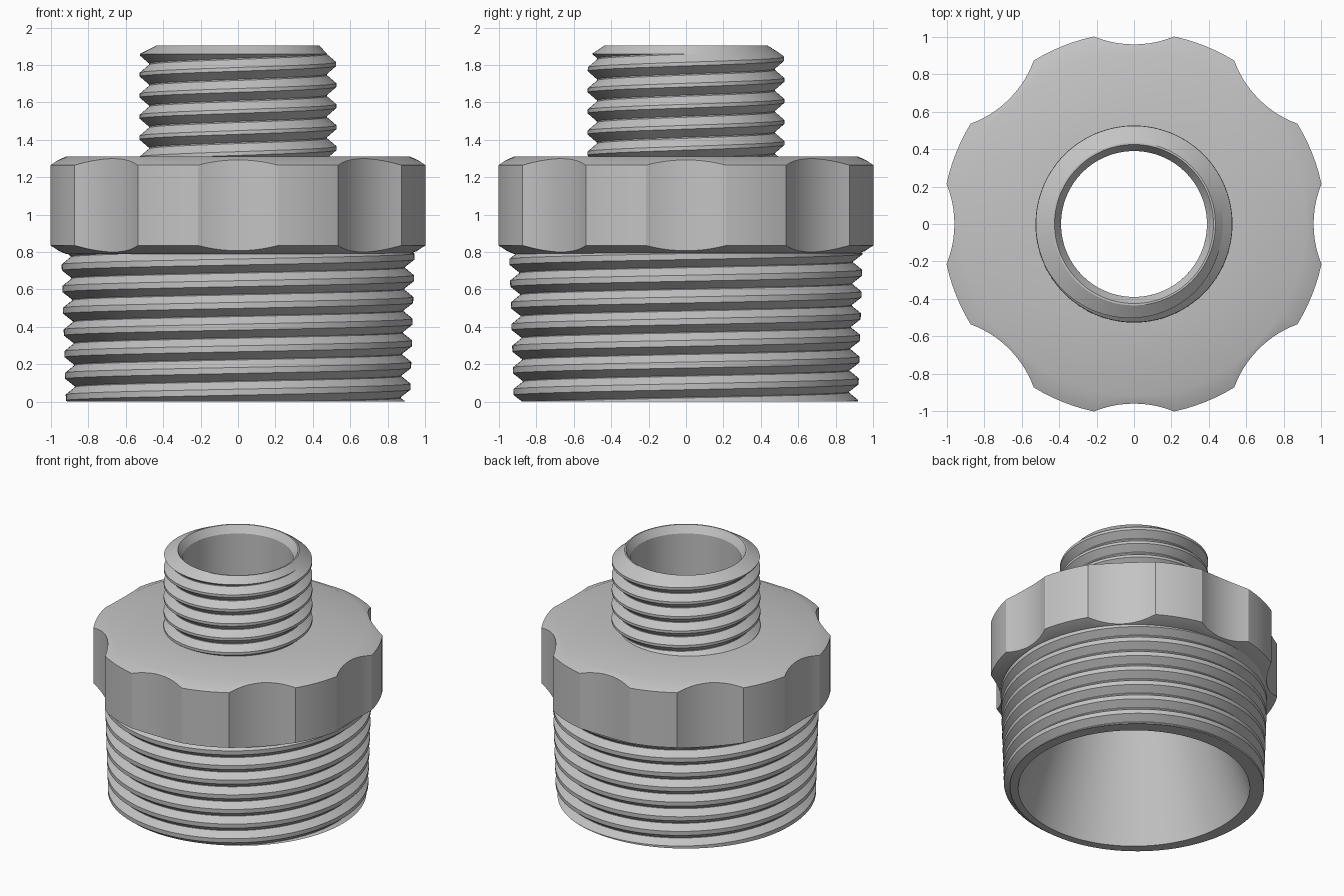
import bpy, bmesh, math

cube = bpy.data.objects.get("Cube")
if cube:
    bpy.data.objects.remove(cube, do_unlink=True)

TAU = 2 * math.pi
GREY = (0.55, 0.55, 0.55, 1)
mat = bpy.data.materials.new("plain grey")
mat.use_nodes = True
mat.diffuse_color = GREY
bsdf = next(n for n in mat.node_tree.nodes if n.type == 'BSDF_PRINCIPLED')
bsdf.inputs["Base Color"].default_value = GREY


def lathe(name, angles, section):
    """Skin the closed (radius, height) sections found at each angle."""
    bm = bmesh.new()
    cols = []
    for a in angles:
        cols.append([bm.verts.new((r * math.cos(a), r * math.sin(a), z))
                     for r, z in section(a)])
    for c, d in zip(cols, cols[1:]):
        for i in range(len(c)):
            j = (i + 1) % len(c)
            bm.faces.new((c[i], d[i], d[j], c[j]))
    bmesh.ops.remove_doubles(bm, verts=bm.verts, dist=1e-5)
    bmesh.ops.recalc_face_normals(bm, faces=bm.faces)
    mesh = bpy.data.meshes.new(name)
    bm.to_mesh(mesh)
    bm.free()
    mesh.materials.append(mat)
    obj = bpy.data.objects.new(name, mesh)
    bpy.context.collection.objects.link(obj)
    bpy.ops.object.select_all(action='DESELECT')
    obj.select_set(True)
    bpy.context.view_layer.objects.active = obj
    bpy.ops.object.shade_smooth_by_angle(angle=math.radians(25))
    return obj


def thread(z0, z1, tip, pitch, crest, flank, depth, r0, r1):
    """Return a function giving the right-handed thread outline at an angle."""
    marks = (-crest / 2 - flank, -crest / 2, crest / 2, crest / 2 + flank)

    def outline(a):
        shift = tip + pitch * a / TAU

        def radius(z):
            u = abs((z - shift + pitch / 2) % pitch - pitch / 2)
            cut = min(max((u - crest / 2) / flank, 0), 1)
            return r0 + (r1 - r0) * (z - z0) / (z1 - z0) - depth * cut

        first = math.floor((z0 - tip) / pitch) - 2
        last = math.ceil((z1 - tip) / pitch) + 2
        heights = [min(max(shift + pitch * k + m, z0), z1)
                   for k in range(first, last) for m in marks]
        return [(radius(z), z) for z in heights]
    return outline


round_angles = [TAU * i / 128 for i in range(129)]

# Wide tapered male thread with the lower part of the conical passage
base = thread(0, 0.793, 0.08, 0.116, 0.032, 0.04, 0.05, 0.92, 0.945)
lathe("threaded_base", round_angles,
      lambda a: base(a) + [(0.525, 0.9), (0.82, 0)])

# Narrow male thread with a chamfered mouth
neck = thread(1.30, 1.86, 1.805, 0.1125, 0.02, 0.043, 0.05, 0.527, 0.525)
lathe("threaded_neck", round_angles,
      lambda a: neck(a) + [(0.435, 1.905), (0.425, 1.905), (0.39, 1.85), (0.39, 1.31)])

# Scalloped grip collar around the upper passage; diagonal scallops are wider
RIM, CUT, OCT = 1.025, 0.571, TAU / 8
HALVES = (math.radians(12.1), math.radians(13.5))


def collar_section(a):
    k = round(a / OCT)
    off, half = a - k * OCT, HALVES[k % 2]
    r = RIM
    if abs(off) < half:
        centre = RIM * math.cos(half) + math.sqrt(CUT ** 2 - (RIM * math.sin(half)) ** 2)
        r = centre * math.cos(off) - math.sqrt(CUT ** 2 - (centre * math.sin(off)) ** 2)
    drop = (r - 0.92) * 0.43
    return [(0.84, 0.79), (0.92, 0.79), (r, 0.79 + drop), (r, 1.31 - drop),
            (0.92, 1.31), (0.39, 1.31), (0.545, 0.87)]


collar_angles = []
for k in range(8):
    half, following = HALVES[k % 2], HALVES[(k + 1) % 2]
    start = k * OCT + half
    collar_angles += [k * OCT - half + 2 * half * i / 10 for i in range(10)]
    collar_angles += [start + (OCT - half - following) * i / 6 for i in range(6)]
collar_angles.append(collar_angles[0] + TAU)
lathe("grip_collar", collar_angles, collar_section)
